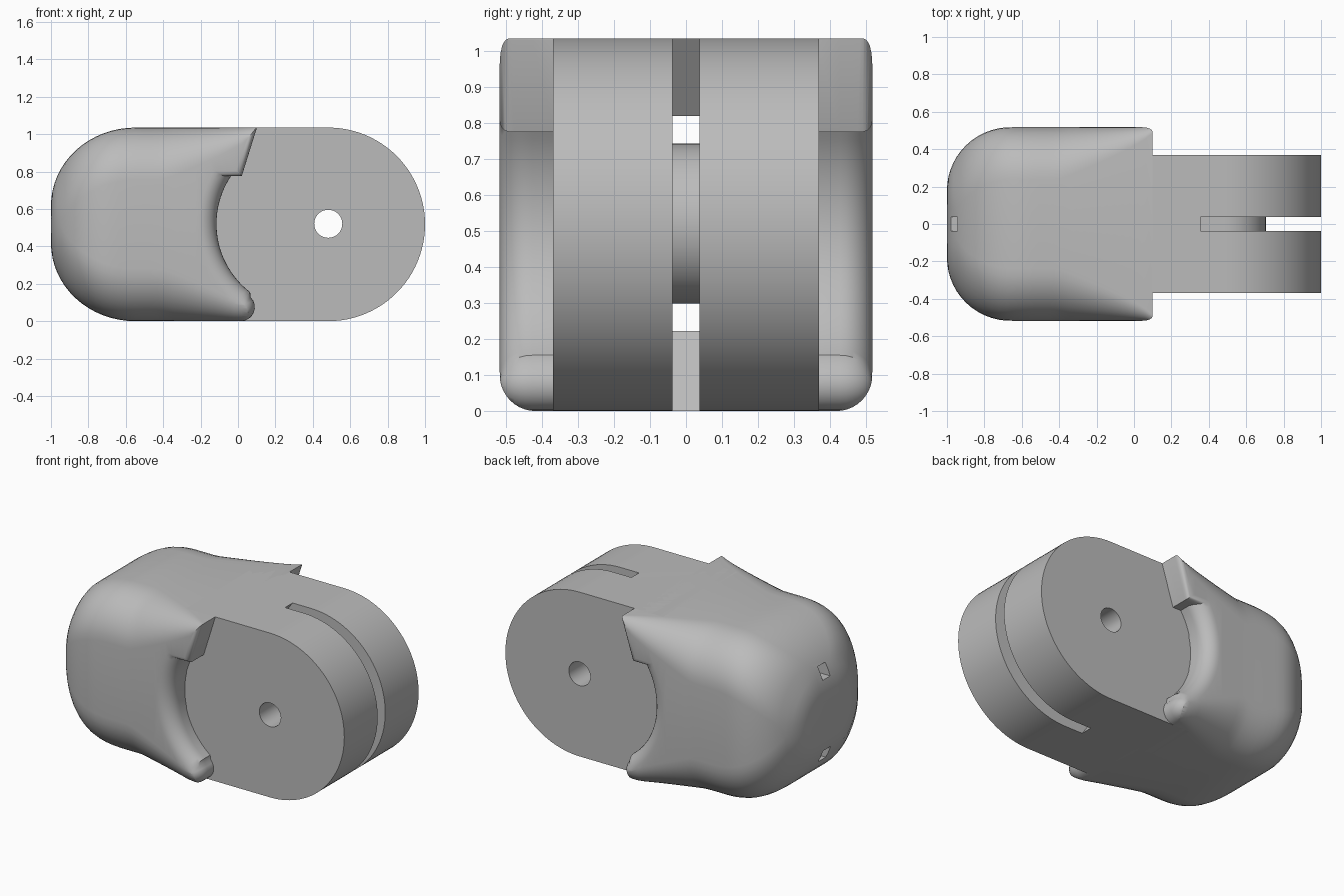
import bpy, math
from math import sin, cos, asin, pi, sqrt, radians

if "Cube" in bpy.data.objects:
    bpy.data.objects.remove(bpy.data.objects["Cube"])

MID = 0.5175          # half the height, also the nose radius
AXLE = 1 - MID        # x of the axle

grey = bpy.data.materials.new("mid_grey")
grey.use_nodes = True
grey.diffuse_color = (0.5, 0.5, 0.5, 1)
grey.node_tree.nodes["Principled BSDF"].inputs["Base Color"].default_value = (0.5, 0.5, 0.5, 1)


def loft(name, rings):
    """Skin a list of equal-length rings and close both ends."""
    n = len(rings[0])
    faces = [(a * n + i, a * n + (i + 1) % n, (a + 1) * n + (i + 1) % n, (a + 1) * n + i)
             for a in range(len(rings) - 1) for i in range(n)]
    faces += [tuple(reversed(range(n))), tuple(range((len(rings) - 1) * n, len(rings) * n))]
    mesh = bpy.data.meshes.new(name)
    mesh.from_pydata([p for r in rings for p in r], [], faces)
    mesh.materials.append(grey)
    obj = bpy.data.objects.new(name, mesh)
    bpy.context.collection.objects.link(obj)
    bpy.ops.object.select_all(action='DESELECT')
    bpy.context.view_layer.objects.active = obj
    obj.select_set(True)
    bpy.ops.object.mode_set(mode='EDIT')
    bpy.ops.mesh.select_all(action='SELECT')
    bpy.ops.mesh.normals_make_consistent(inside=False)
    bpy.ops.object.mode_set(mode='OBJECT')
    return obj


def slab(name, profile, half):
    """Extrude an x-z profile symmetrically along y."""
    return loft(name, [[(x, y, z) for x, z in profile] for y in (-half, half)])


def arc(cx, cz, r, a0, a1, n):
    return [(cx + r * cos(a0 + (a1 - a0) * i / n), cz + r * sin(a0 + (a1 - a0) * i / n))
            for i in range(n + 1)]


def cut(obj, cutters):
    bpy.ops.object.select_all(action='DESELECT')
    bpy.context.view_layer.objects.active = obj
    obj.select_set(True)
    for c in cutters:
        mod = obj.modifiers.new("cut", 'BOOLEAN')
        mod.operation, mod.solver, mod.object = 'DIFFERENCE', 'EXACT', c
        bpy.ops.object.modifier_apply(modifier=mod.name)
    bpy.ops.object.shade_smooth_by_angle(angle=radians(32))


def quarter(t):
    return sqrt(max(0, 1 - t * t))


# Rounded shell: rounded-rectangle sections whose corners soften toward the back
def shell_ring(x):
    h = MID if x > -0.55 else 0.1 + (MID - 0.1) * quarter((x + 0.55) / 0.45)
    w = MID if x > -0.66 else 0.18 + (MID - 0.18) * quarter((x + 0.66) / 0.34)
    t = min(1, (0.1 - x) / 0.5)
    top = 0.03 + 0.25 * t ** 0.8
    ring = []
    for k, (sy, sz) in enumerate([(1, 1), (-1, 1), (-1, -1), (1, -1)]):
        r = min(top if sz > 0 else max(0.1, top), 0.95 * h, 0.95 * w)
        ring += [(x, y, z) for y, z in
                 arc(sy * (w - r), MID + sz * (h - r), r, k * pi / 2, (k + 1) * pi / 2, 10)]
    return ring


back = [-1 + 0.45 * (1 - cos(i * pi / 32)) for i in range(17)]
front = [-0.55 + 0.65 * i / 16 for i in range(1, 17)]
shell = loft("rounded_shell", [shell_ring(x) for x in back + front])


# Cheek cutter: curved mouth below a tab, flaring outward to round its rim
def cheek_profile(d):
    rim, lip, big = 0.09, 0.03, 0.46
    o = rim - sqrt(max(0, rim ** 2 - max(0, rim - d) ** 2))
    e = lip - sqrt(max(0, lip ** 2 - max(0, lip - d) ** 2))
    pts = [(1.2, 1.2), (0.153 - e, 1.2), (0.02 - e, 0.775 + e)]
    pts += arc(0.345, 0.52, big + o, pi - asin((0.255 + e) / (big + o)),
               pi + asin(0.365 / big), 28)
    pts += arc(0.015, 0.075, 0.075 - 0.7 * o, pi / 4, -pi / 2, 8)
    return pts + [(0.015, -0.2), (1.2, -0.2)]


depths = [0.152] + [0.09 * (1 - sin(i * pi / 16)) for i in range(9)]
cheeks = []
for side, label in ((1, "left"), (-1, "right")):
    rings = [[(x, side * (MID - d), z) for x, z in cheek_profile(d)] for d in depths]
    rings.append([(x, side * 0.7, z) for x, z in cheek_profile(0)])
    cheeks.append(loft(label + "_cheek_cutter", rings))

# Cord groove around the hub, with two tunnels leading out of the back
hub = arc(AXLE, MID + 0.003, 0.222, -pi / 2, pi / 2, 32)
groove = slab("cord_groove_cutter",
              [(-1.2, 0.82), (0.2, 0.82), (0.355, 1.036), (0.355, 1.2), (1.2, 1.2),
               (1.2, -0.2), (0.355, -0.2), (0.355, 0), (0.2, 0.222), (-1.2, 0.222),
               (-1.2, hub[0][1])] + hub + [(-1.2, hub[-1][1])], 0.0375)
pin = slab("axle_hole_cutter", arc(AXLE, MID + 0.003, 0.075, 0, 2 * pi * 31 / 32, 31), 0.8)

# Central block with a round nose
core = slab("nose_block", [(-0.1, 0)] + arc(AXLE, MID, MID, -pi / 2, pi / 2, 48)
            + [(-0.1, 2 * MID)], 0.37)

cut(shell, cheeks + [groove])
cut(core, [groove, pin])
for c in cheeks + [groove, pin]:
    bpy.data.objects.remove(c)
